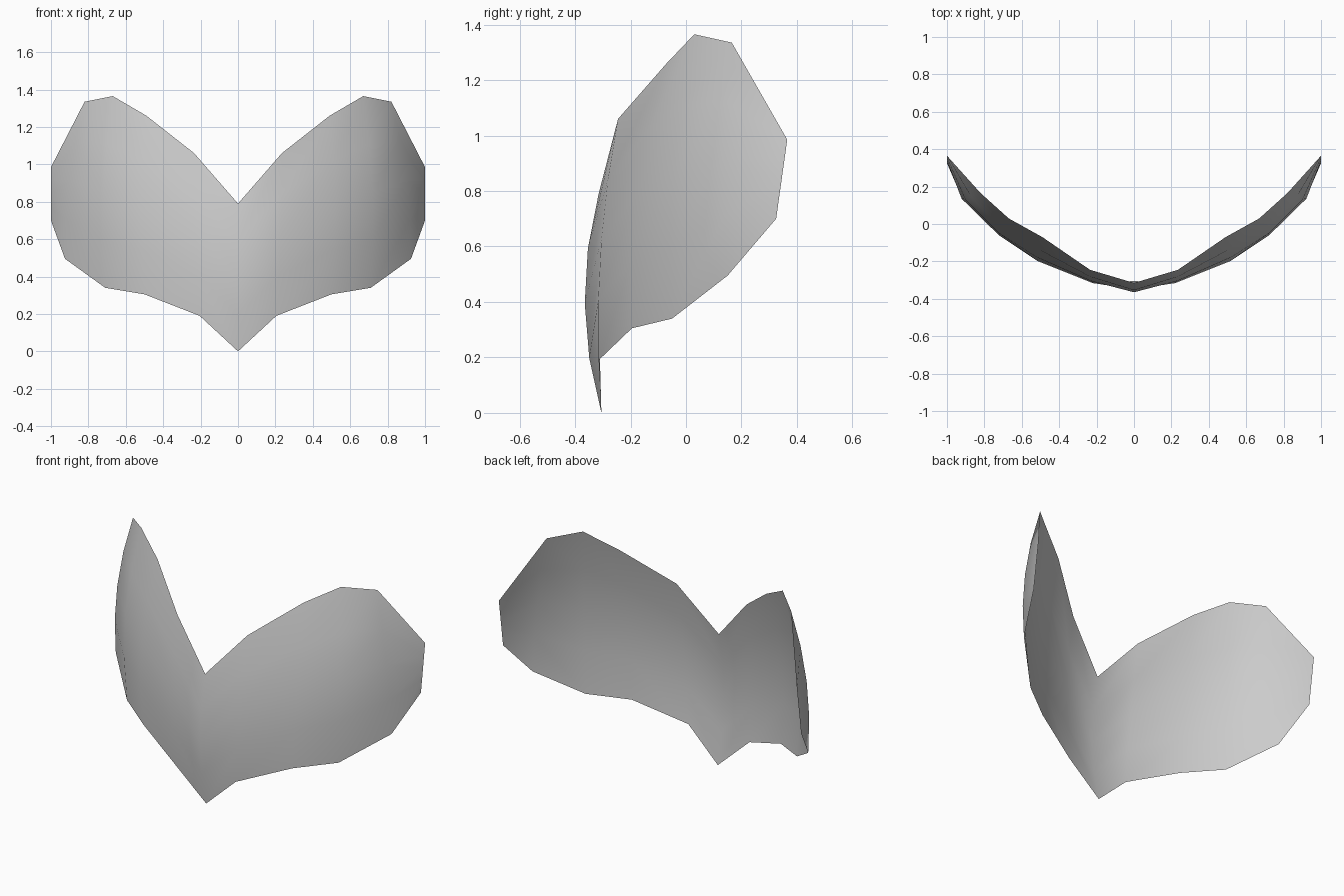
import bpy
import bmesh
from mathutils import Vector

cube = bpy.data.objects.get("Cube")
if cube:
    bpy.data.objects.remove(cube, do_unlink=True)

# One plain grey for the whole sheet
grey = bpy.data.materials.new("light grey")
grey.use_nodes = True
colour = (0.6, 0.6, 0.6, 1)
grey.diffuse_color = colour
grey.node_tree.nodes["Principled BSDF"].inputs["Base Color"].default_value = colour

# Half outline, centre to tip: upper rim, lower rim and bulge of each rib
top_rim = [(0, -.315, .79), (.235, -.245, 1.06), (.49, -.07, 1.26),
           (.67, .03, 1.365), (.82, .165, 1.335), (1, .365, .985)]
bottom_rim = [(0, -.305, 0), (.205, -.315, .19), (.5, -.195, .305),
              (.71, -.05, .34), (.925, .15, .495), (1, .325, .70)]
bulge = [(0, -.055), (.01, -.025), (.025, -.045), (.03, -.04), (.03, -.025), (0, 0)]
ROWS = 4

# Ribs run from lower to upper rim, bowed outwards in the middle
bm = bmesh.new()
ribs = []
for top, bottom, (dx, dy) in zip(top_rim, bottom_rim, bulge):
    rib = []
    for r in range(ROWS + 1):
        t = r / ROWS
        bow = 4 * t * (1 - t)
        point = Vector(bottom).lerp(Vector(top), t) + Vector((dx, dy, 0)) * bow
        rib.append(bm.verts.new(point))
    ribs.append(rib)

# Skin between neighbouring ribs, facing the front
for a, b in zip(ribs, ribs[1:]):
    for r in range(ROWS):
        bm.faces.new((a[r], b[r], b[r + 1], a[r + 1]))

# Mirror the other half and weld the centre line
copy = bmesh.ops.duplicate(bm, geom=bm.verts[:] + bm.edges[:] + bm.faces[:])["geom"]
for item in copy:
    if isinstance(item, bmesh.types.BMVert):
        item.co.x = -item.co.x
bmesh.ops.reverse_faces(bm, faces=[f for f in copy if isinstance(f, bmesh.types.BMFace)])
bmesh.ops.remove_doubles(bm, verts=bm.verts[:], dist=0.0005)
for face in bm.faces:
    face.smooth = True

mesh = bpy.data.meshes.new("curved_sheet")
bm.to_mesh(mesh)
bm.free()
mesh.materials.append(grey)
sheet = bpy.data.objects.new("curved_sheet", mesh)
bpy.context.collection.objects.link(sheet)
